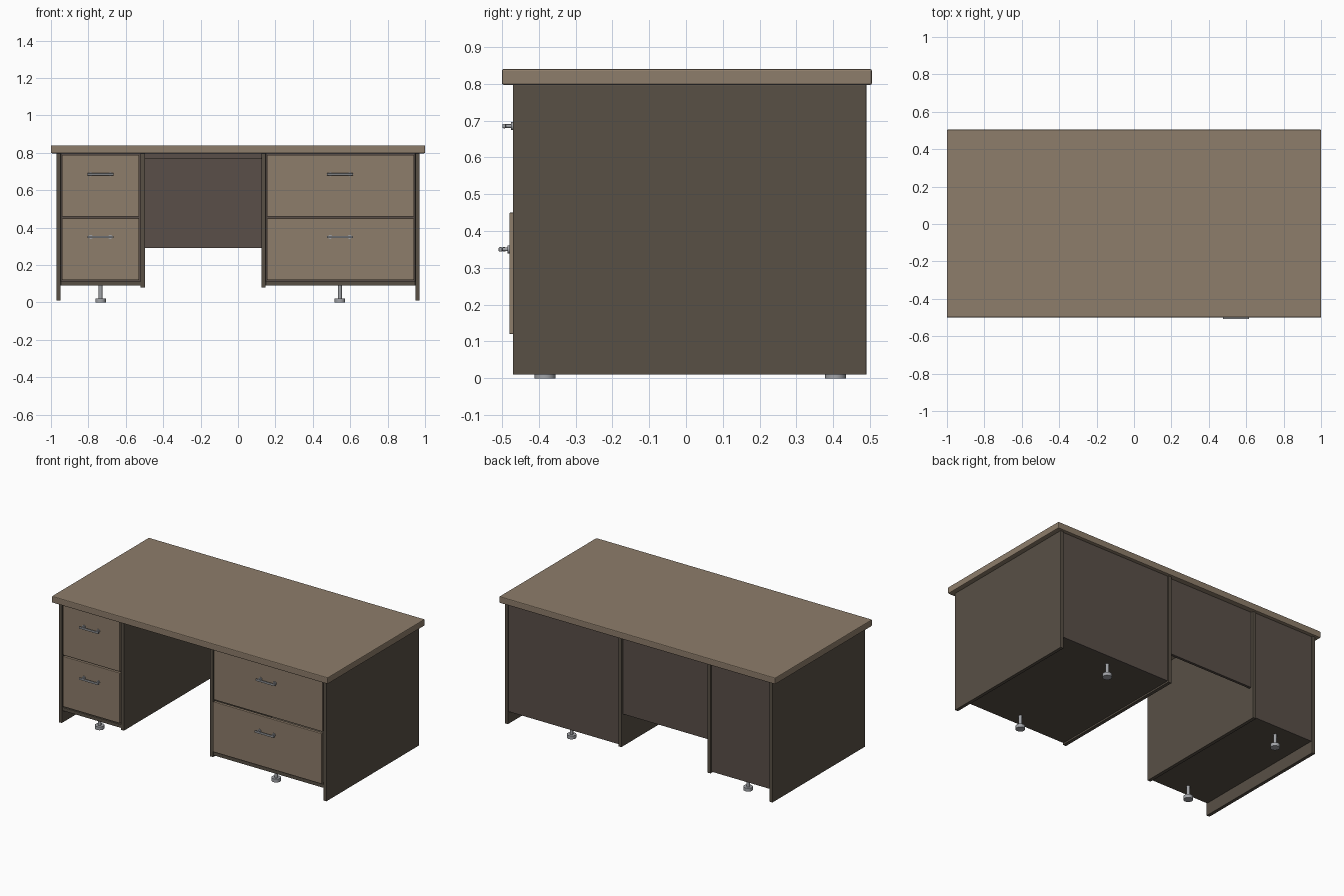
import bpy, math
from mathutils import Vector

if "Cube" in bpy.data.objects:
    bpy.data.objects.remove(bpy.data.objects["Cube"])


def material(name, rgb):
    m = bpy.data.materials.new(name)
    m.diffuse_color = (*rgb, 1)
    m.use_nodes = True
    m.node_tree.nodes["Principled BSDF"].inputs["Base Color"].default_value = m.diffuse_color
    return m


TAN = material("tan_wood", (0.27, 0.205, 0.145))
DARK = material("dark_brown", (0.098, 0.08, 0.06))
BACK = material("back_brown", (0.10, 0.078, 0.066))
STEEL = material("steel", (0.36, 0.37, 0.39))


def box(name, x, y, z, mat, bevel=0.0015):
    """Box given by its (min, max) range on each axis."""
    spans = (x, y, z)
    bpy.ops.mesh.primitive_cube_add(size=1, location=[(a + b) / 2 for a, b in spans])
    ob = bpy.context.object
    ob.name = name
    ob.scale = [b - a for a, b in spans]
    bpy.ops.object.transform_apply(location=False, rotation=False, scale=True)
    ob.data.materials.append(mat)
    if bevel:
        mod = ob.modifiers.new("edge", 'BEVEL')
        mod.width, mod.segments = bevel, 2
    return ob


def rod(name, a, b, r, mat, sides=20):
    """Cylinder from point a to point b."""
    a, b = Vector(a), Vector(b)
    d = b - a
    bpy.ops.mesh.primitive_cylinder_add(vertices=sides, radius=r, depth=d.length,
                                        location=(a + b) / 2)
    ob = bpy.context.object
    ob.name = name
    ob.rotation_euler = d.to_track_quat('Z', 'Y').to_euler()
    ob.data.materials.append(mat)
    bpy.ops.object.shade_smooth_by_angle(angle=math.radians(40))
    return ob


def handle(name, x, y, z):
    """Bar pull on two flanged posts, mounted on the plane y."""
    for s in (-1, 1):
        px = x + s * 0.052
        rod(name + "_flange", (px, y, z), (px, y - 0.005, z), 0.011, STEEL)
        rod(name + "_post", (px, y, z), (px, y - 0.025, z), 0.005, STEEL)
    box(name + "_bar", (x - 0.07, x + 0.07), (y - 0.029, y - 0.019),
        (z - 0.006, z + 0.006), STEEL, 0.003)


# Worktop
box("desk_top", (-1, 1), (-0.50, 0.505), (0.797, 0.84), TAN, 0.005)

# Upright side panels: outer ones reach the floor, inner ones stop higher
FRONT, REAR = -0.47, 0.49
for name, x0, x1, z0 in (("left_outer_panel", -0.97, -0.948, 0.01),
                         ("left_inner_panel", -0.521, -0.498, 0.08),
                         ("right_inner_panel", 0.125, 0.148, 0.08),
                         ("right_outer_panel", 0.948, 0.97, 0.01)):
    box(name, (x0, x1), (FRONT, REAR), (z0, 0.797), DARK)

# Pedestals: inner x range, and how far the lower drawer stands open
for side, x0, x1, cx, slide in (("left", -0.948, -0.521, -0.735, 0.0),
                                ("right", 0.148, 0.948, 0.545, 0.01)):
    box(side + "_bottom_board", (x0, x1), (-0.465, 0.48), (0.09, 0.112), DARK)
    box(side + "_back_panel", (x0, x1), (0.465, 0.483), (0.09, 0.797), BACK)
    # Drawer fronts with pulls
    for level, z0, z1, zh, out in (("upper", 0.458, 0.789, 0.685, 0.0),
                                   ("lower", 0.12, 0.45, 0.35, slide)):
        y = FRONT - out
        box(f"{side}_{level}_drawer_front", (x0 + 0.007, x1 - 0.007),
            (y, y + 0.02), (z0, z1), TAN, 0.003)
        handle(f"{side}_{level}_handle", cx, y, zh)
    # Adjustable feet
    for fy in (-0.383, 0.406):
        rod(side + "_foot_stem", (cx, fy, 0.02), (cx, fy, 0.092), 0.010, STEEL)
        rod(side + "_foot_disc", (cx, fy, 0), (cx, fy, 0.022), 0.028, STEEL, 28)

# Modesty panel across the knee space, with a top rail
box("modesty_panel", (-0.498, 0.125), (0.455, 0.473), (0.29, 0.797), BACK)
box("modesty_rail", (-0.498, 0.125), (0.435, 0.455), (0.77, 0.797), BACK)
